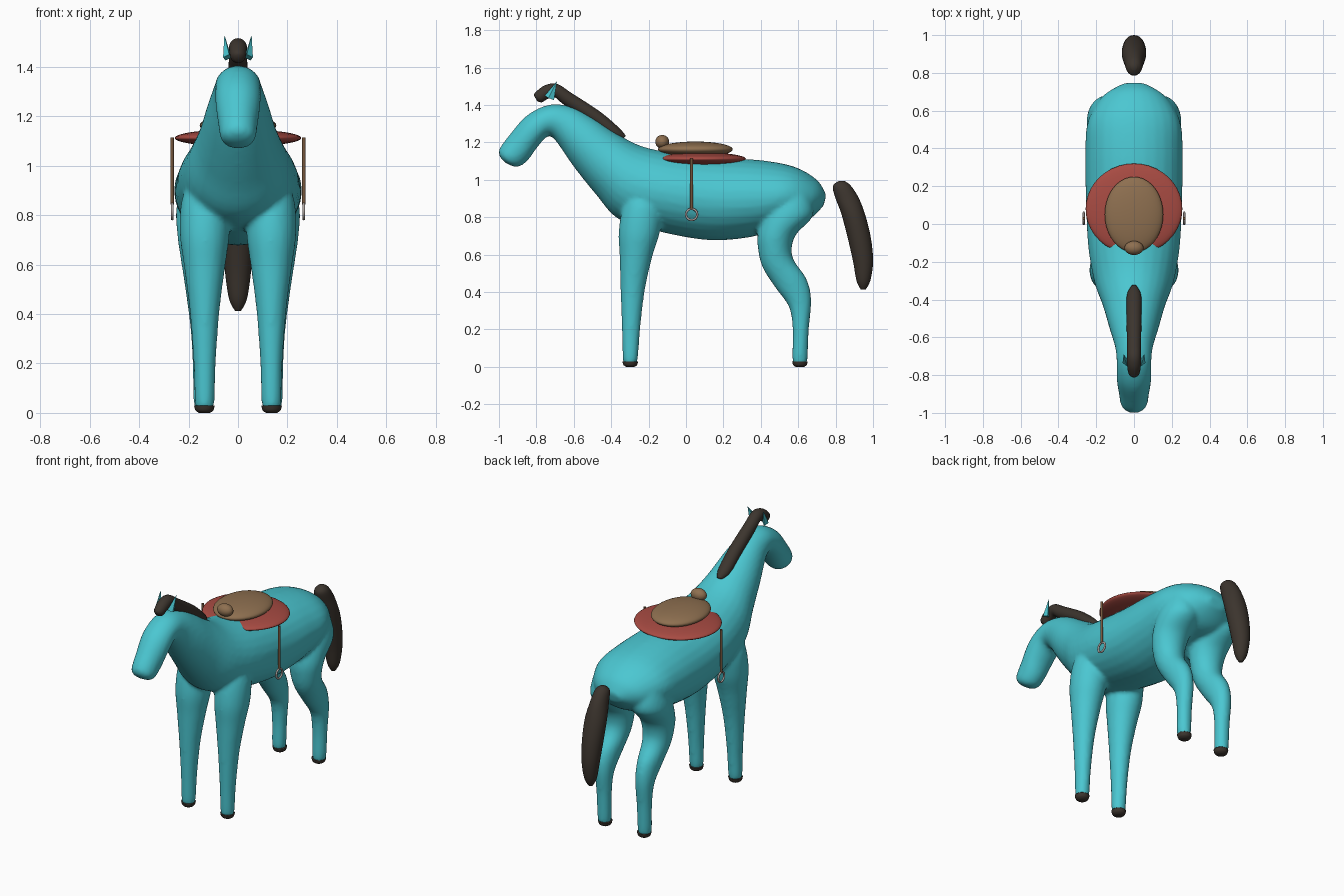
import bpy, bmesh, math
from mathutils import Vector, Matrix

cube = bpy.data.objects.get("Cube")
if cube:
    bpy.data.objects.remove(cube, do_unlink=True)


def material(name, rgb):
    m = bpy.data.materials.new(name)
    m.use_nodes = True
    m.diffuse_color = (*rgb, 1)
    m.node_tree.nodes["Principled BSDF"].inputs["Base Color"].default_value = (*rgb, 1)
    return m


TEAL = material("teal_coat", (0.07, 0.57, 0.64))
DARK = material("dark_hair", (0.045, 0.035, 0.027))
RED = material("red_blanket", (0.39, 0.07, 0.055))
BROWN = material("brown_leather", (0.27, 0.16, 0.08))
STRAP = material("strap_leather", (0.17, 0.09, 0.045))
METAL = material("metal", (0.42, 0.37, 0.35))


def spline(a, b, c, d, t):
    return 0.5 * (2 * b + (c - a) * t + (2 * a - 5 * b + 4 * c - d) * t * t
                  + (3 * b - a - 3 * c + d) * t ** 3)


def loft(bm, stations, x=0, sides=28, steps=5):
    """Skin oval rings; a station is one edge (y, z), the opposite edge (y, z), half width."""
    s = [Vector(p) for p in stations]
    s = [s[0]] + s + [s[-1]]
    rows = [Vector([spline(*v, k / steps) for v in zip(*s[i:i + 4])])
            for i in range(len(s) - 3) for k in range(steps)] + [s[-1]]
    rings = []
    for y1, z1, y2, z2, w in rows:
        ring = []
        for k in range(sides):
            a = math.tau * k / sides
            c = math.cos(a)
            ring.append(bm.verts.new((x + w * math.sin(a),
                                      (y1 + y2) / 2 + c * (y1 - y2) / 2,
                                      (z1 + z2) / 2 + c * (z1 - z2) / 2)))
        rings.append(ring)
    for r, q in zip(rings, rings[1:]):
        for k in range(sides):
            n = (k + 1) % sides
            bm.faces.new((r[k], r[n], q[n], q[k]))
    bm.faces.new(rings[0])
    bm.faces.new(rings[-1])


def finish(bm, name, mat, smooth=True):
    bmesh.ops.recalc_face_normals(bm, faces=bm.faces[:])
    me = bpy.data.meshes.new(name)
    bm.to_mesh(me)
    bm.free()
    me.materials.append(mat)
    for p in me.polygons:
        p.use_smooth = smooth
    ob = bpy.data.objects.new(name, me)
    bpy.context.collection.objects.link(ob)
    return ob


def ellipsoid(name, centre, radii, mat):
    bm = bmesh.new()
    bmesh.ops.create_uvsphere(bm, u_segments=40, v_segments=20, radius=1,
                              matrix=Matrix.Translation(centre) @ Matrix.Diagonal((*radii, 1)))
    return finish(bm, name, mat)


# Body: muzzle, head, neck, barrel and rump in one skin
torso = [(-.99, 1.115, -.965, 1.09, .03), (-1.0, 1.16, -.905, 1.068, .068),
         (-.94, 1.245, -.85, 1.10, .08), (-.85, 1.345, -.79, 1.18, .092),
         (-.73, 1.402, -.735, 1.235, .092), (-.61, 1.39, -.69, 1.2, .1),
         (-.5, 1.335, -.6, 1.07, .13), (-.38, 1.255, -.48, .92, .165),
         (-.25, 1.185, -.36, .79, .21), (-.08, 1.145, -.15, .725, .243),
         (.15, 1.12, .12, .678, .255), (.4, 1.105, .35, .695, .258),
         (.58, 1.07, .5, .745, .245), (.7, 1.0, .64, .775, .17),
         (.75, .92, .735, .86, .06)]
# Legs from hoof to the hidden top
front_leg = [(-.33, .012, -.27, .012, .03), (-.338, .045, -.257, .045, .04),
             (-.343, .2, -.245, .2, .045), (-.35, .41, -.22, .41, .06),
             (-.355, .59, -.18, .59, .083), (-.36, .72, -.14, .72, .1),
             (-.34, .85, -.13, .85, .095), (-.3, .95, -.18, .95, .06)]
hind_leg = [(.58, .012, .64, .012, .03), (.568, .045, .65, .045, .04),
            (.57, .2, .657, .2, .044), (.55, .32, .67, .36, .052),
            (.48, .42, .645, .47, .065), (.41, .53, .58, .565, .08),
            (.385, .63, .565, .63, .093), (.385, .72, .59, .71, .105),
            (.42, .84, .68, .81, .11), (.48, .95, .66, .93, .08)]

bm = bmesh.new()
loft(bm, torso)
for side in (-1, 1):
    loft(bm, front_leg, side * .135)
    loft(bm, hind_leg, side * .14)
body = finish(bm, "body", TEAL)
bpy.context.view_layer.objects.active = body
remesh = body.modifiers.new("blend", 'REMESH')
remesh.mode = 'VOXEL'
remesh.voxel_size = 0.012
remesh.use_smooth_shade = True
soften = body.modifiers.new("soften", 'SMOOTH')
soften.factor = 0.5
soften.iterations = 6

# Hooves
for side, label in ((-1, "right"), (1, "left")):
    for y, place in ((-.298, "front"), (.609, "hind")):
        bm = bmesh.new()
        loft(bm, [(y - .022, 0, y + .022, 0, .022), (y - .036, .01, y + .036, .01, .036),
                  (y - .042, .03, y + .042, .03, .042)], side * .136)
        finish(bm, f"{place}_{label}_hoof", DARK)

# Mane with forelock, and tail
bm = bmesh.new()
loft(bm, [(-.813, 1.45, -.795, 1.42, .014), (-.805, 1.468, -.77, 1.415, .03),
          (-.755, 1.505, -.735, 1.435, .036), (-.69, 1.513, -.7, 1.44, .036),
          (-.61, 1.463, -.65, 1.4, .037), (-.46, 1.365, -.5, 1.3, .04),
          (-.36, 1.28, -.4, 1.225, .038), (-.322, 1.236, -.34, 1.215, .015)])
finish(bm, "mane", DARK)
bm = bmesh.new()
loft(bm, [(.815, .993, .845, .995, .015), (.785, .965, .88, .97, .04),
          (.8, .9, .925, .9, .052), (.83, .82, .962, .8, .064),
          (.862, .7, .99, .68, .062), (.892, .57, 1.0, .56, .052),
          (.912, .46, .985, .46, .036), (.935, .413, .96, .413, .012)])
finish(bm, "tail", DARK)

# Saddle
ellipsoid("saddle_blanket", (0, .08, 1.112), (.256, .24, .035), RED)
ellipsoid("saddle_seat", (0, .05, 1.163), (.155, .2, .042), BROWN)
ellipsoid("saddle_pommel", (0, -.127, 1.203), (.05, .037, .037), BROWN)

for side, label in ((-1, "right"), (1, "left")):
    # Ears
    bm = bmesh.new()
    bmesh.ops.create_cone(bm, cap_ends=True, segments=4, radius1=.028, radius2=0, depth=.1)
    lean = Vector((side * .012, .04, .09)).to_track_quat('Z', 'Y').to_matrix().to_4x4()
    bm.transform(Matrix.Translation((side * .049, -.71, 1.483)) @ lean
                 @ Matrix.Diagonal((.65, 1, 1, 1)))
    finish(bm, f"{label}_ear", TEAL, False)

    # Stirrup strap
    bm = bmesh.new()
    bmesh.ops.create_cone(bm, cap_ends=True, segments=12, radius1=.008, radius2=.008, depth=.27,
                          matrix=Matrix.Translation((side * .266, .03, .978)))
    finish(bm, f"{label}_stirrup_strap", STRAP, False)

    # Stirrup ring
    bpy.ops.mesh.primitive_torus_add(location=(side * .266, .03, .815), major_radius=.03,
                                     minor_radius=.006, major_segments=28, minor_segments=8,
                                     rotation=(0, math.pi / 2, 0))
    ring = bpy.context.object
    ring.name = f"{label}_stirrup"
    ring.data.materials.append(METAL)
    bpy.ops.object.shade_smooth()
